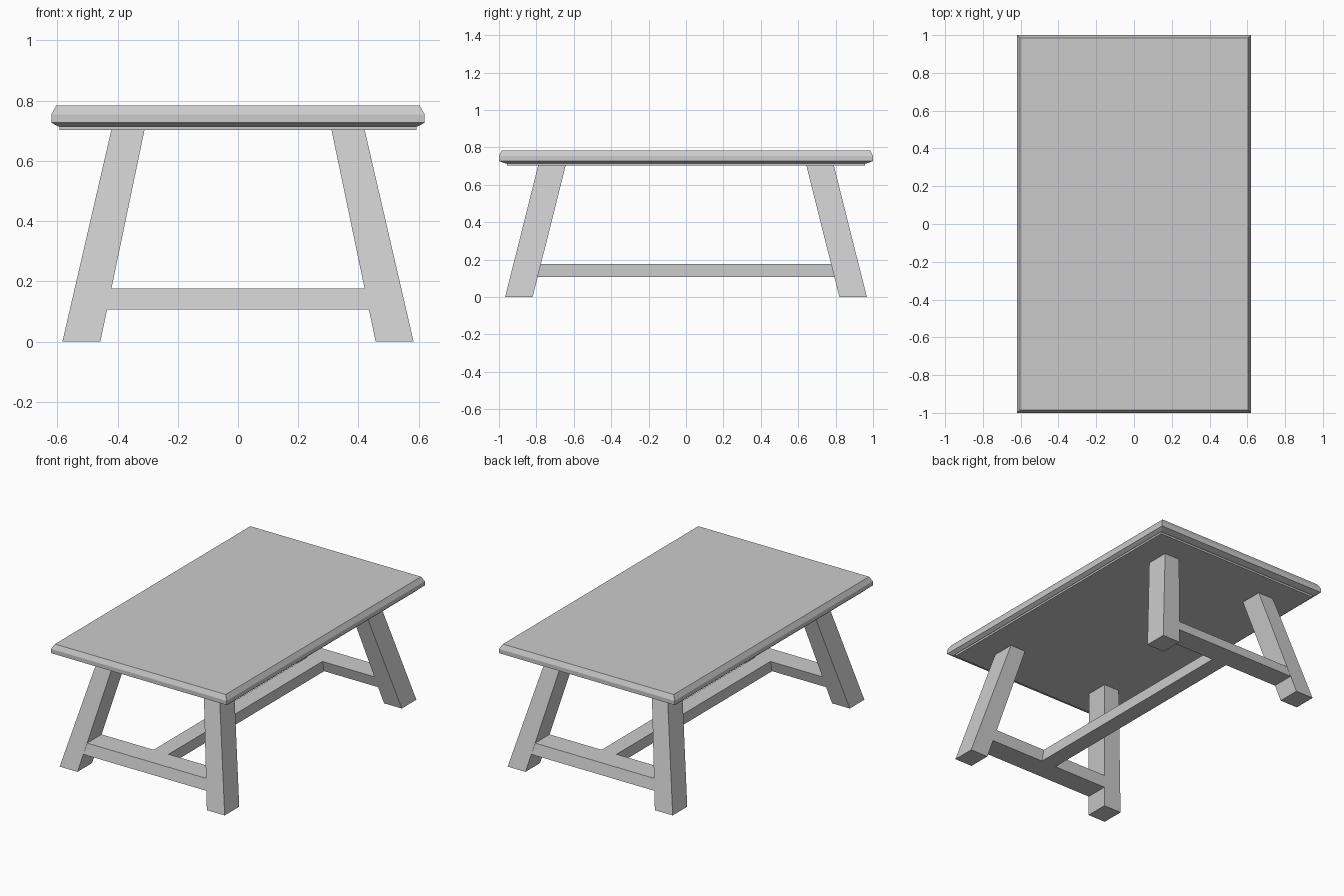
import bpy, bmesh

if "Cube" in bpy.data.objects:
    bpy.data.objects.remove(bpy.data.objects["Cube"])


def loft(name, rings):
    """Stack of rectangles (x0, x1, y0, y1, z) joined into a closed flat-faced solid."""
    bm = bmesh.new()
    loops = [[bm.verts.new((x, y, z)) for x, y in ((x0, y0), (x1, y0), (x1, y1), (x0, y1))]
             for x0, x1, y0, y1, z in rings]
    bm.faces.new(loops[0])
    bm.faces.new(loops[-1])
    for a, b in zip(loops, loops[1:]):
        for i in range(4):
            j = (i + 1) % 4
            bm.faces.new((a[i], a[j], b[j], b[i]))
    bmesh.ops.recalc_face_normals(bm, faces=bm.faces)
    mesh = bpy.data.meshes.new(name)
    bm.to_mesh(mesh)
    bm.free()
    obj = bpy.data.objects.new(name, mesh)
    bpy.context.collection.objects.link(obj)
    return obj


def centred(hx, hy, z):
    return (-hx, hx, -hy, hy, z)


LEG_TOP = 0.705


def leg_at(z):
    """Leg section (outer x, inner x, outer y, inner y) at height z, splayed both ways."""
    t = z / LEG_TOP
    mix = lambda a, b: a + (b - a) * t
    return mix(0.583, 0.42), mix(0.457, 0.31), mix(0.967, 0.79), mix(0.82, 0.643)


# Table top with chamfered upper and lower edges, and the thin lip below it
loft("table_top", [centred(0.598, 0.968, 0.715), centred(0.62, 1.0, 0.727),
                   centred(0.62, 1.0, 0.754), centred(0.603, 0.985, 0.784)])
loft("table_top_lip", [centred(0.592, 0.957, 0.703), centred(0.592, 0.957, 0.716)])

# Four splayed legs
for sy, end in ((-1, "front"), (1, "back")):
    for sx, side in ((-1, "left"), (1, "right")):
        rings = []
        for z in (0, LEG_TOP):
            xo, xi, yo, yi = leg_at(z)
            rings.append((sx * xo, sx * xi, sy * yo, sy * yi, z))
        loft(f"{end}_{side}_leg", rings)

# Cross stretchers, leaning with the legs
Z0, Z1 = 0.107, 0.176
for sy, end in ((-1, "front"), (1, "back")):
    rings = []
    for z in (Z0, Z1):
        xo, xi, yo, yi = leg_at(z)
        rings.append((-xi - 0.01, xi + 0.01, sy * (yo - 0.001), sy * yi, z))
    loft(f"{end}_stretcher", rings)

# Long centre stretcher between the two cross stretchers
loft("centre_stretcher", [centred(0.053, leg_at(z)[3] + 0.005, z) for z in (Z0, Z1)])
